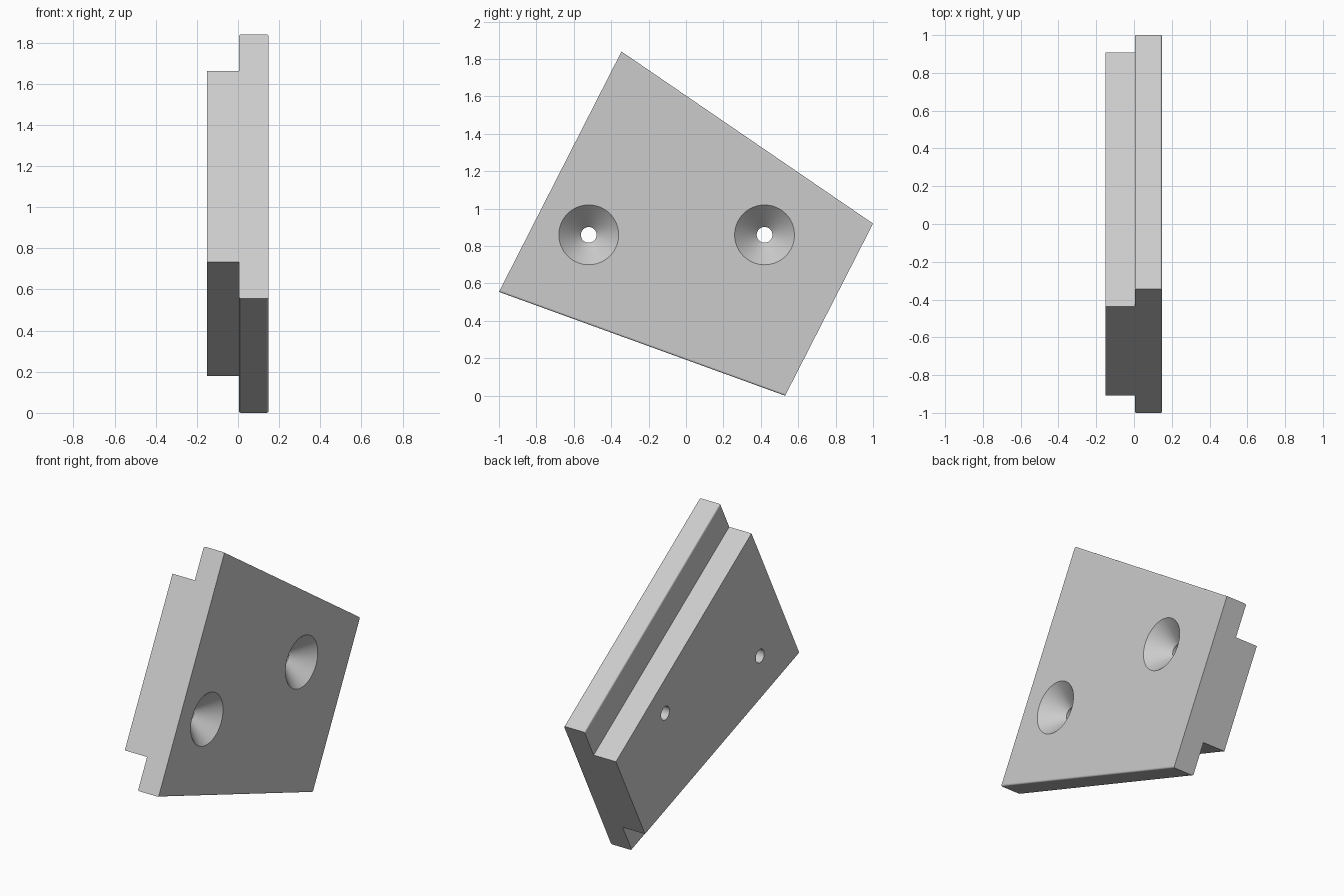
import bpy, bmesh, math
from mathutils import Vector

cube = bpy.data.objects.get("Cube")
if cube:
    bpy.data.objects.remove(cube)

X_BACK, X_STEP, X_FACE = -0.15, 0.005, 0.148
INSET = 0.2          # rail setback along the slanted ends
ROUND = 0.01

grey = bpy.data.materials.new("light grey")
grey.use_nodes = True
grey.diffuse_color = (0.6, 0.6, 0.6, 1)
grey.node_tree.nodes["Principled BSDF"].inputs["Base Color"].default_value = (0.6, 0.6, 0.6, 1)


def make_object(name, bm):
    bmesh.ops.recalc_face_normals(bm, faces=bm.faces)
    mesh = bpy.data.meshes.new(name)
    bm.to_mesh(mesh)
    bm.free()
    mesh.materials.append(grey)
    obj = bpy.data.objects.new(name, mesh)
    bpy.context.collection.objects.link(obj)
    return obj


def loft(bm, sections):
    """Skin closed sections into a capped solid."""
    rings = [[bm.verts.new(p) for p in s] for s in sections]
    for a, b in zip(rings, rings[1:]):
        n = len(a)
        for i in range(n):
            bm.faces.new((a[i], a[(i + 1) % n], b[(i + 1) % n], b[i]))
    bm.faces.new(rings[0])
    bm.faces.new(rings[-1])
    return rings


def t_section(low, high):
    """T-shaped end: wide face plate with a narrower rail behind it."""
    low, high = Vector((0, *low)), Vector((0, *high))
    step = (high - low).normalized() * INSET
    lo_in, hi_in = low + step, high - step
    layout = [(X_STEP, low), (X_FACE, low), (X_FACE, high), (X_STEP, high),
              (X_STEP, hi_in), (X_BACK, hi_in), (X_BACK, lo_in), (X_STEP, lo_in)]
    return [p + Vector((x, 0, 0)) for x, p in layout]


# Plate and rail as one solid, slanted ends joined front to back
bm = bmesh.new()
front, back = loft(bm, [t_section((-1, 0.555), (-0.345, 1.84)),
                        t_section((0.53, 0.0), (1, 0.92))])

# Rounded long edges of the face plate
long_edges = [bm.edges.get((front[i], back[i])) for i in range(4)]
bmesh.ops.bevel(bm, geom=long_edges, offset=ROUND, segments=4,
                profile=0.5, affect='EDGES')
plate = make_object("clamp_plate", bm)

# Countersunk screw holes
cutters = []
for y in (-0.52, 0.42):
    bm = bmesh.new()
    sections = []
    for x, r in ((X_FACE + 0.01, 0.17), (0.03, 0.042), (X_BACK - 0.05, 0.042)):
        angles = [math.tau * i / 64 for i in range(64)]
        sections.append([(x, y + r * math.cos(a), 0.86 + r * math.sin(a)) for a in angles])
    loft(bm, sections)
    cutter = make_object("screw_hole_cutter", bm)
    cutter.hide_render = True
    cutters.append(cutter)
    cut = plate.modifiers.new("screw_hole", 'BOOLEAN')
    cut.operation = 'DIFFERENCE'
    cut.solver = 'EXACT'
    cut.object = cutter

bpy.ops.object.select_all(action='DESELECT')
plate.select_set(True)
bpy.context.view_layer.objects.active = plate
for name in [m.name for m in plate.modifiers]:
    bpy.ops.object.modifier_apply(modifier=name)
for cutter in cutters:
    bpy.data.objects.remove(cutter)

# Smooth holes and rounded edges, flat large faces
bpy.ops.object.shade_smooth_by_angle(angle=math.radians(30))
for face in plate.data.polygons:
    if face.area > 0.02:
        face.use_smooth = False
